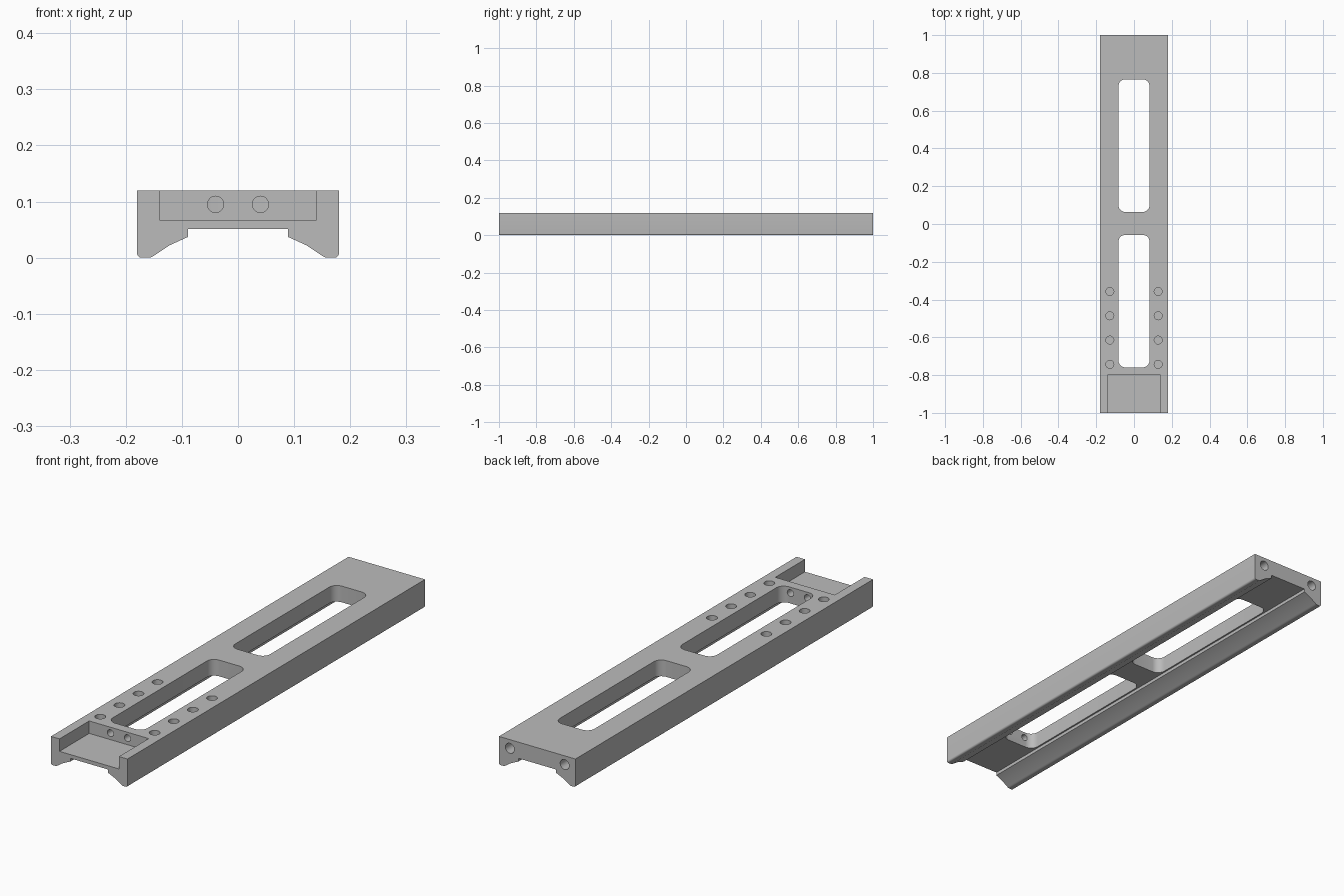
import bpy, bmesh, math
from mathutils import Matrix, Vector

if "Cube" in bpy.data.objects:
    bpy.data.objects.remove(bpy.data.objects["Cube"], do_unlink=True)

grey = bpy.data.materials.new("plain grey metal")
grey.use_nodes = True
COLOUR = (0.5, 0.5, 0.5, 1)
grey.diffuse_color = COLOUR
grey.node_tree.nodes["Principled BSDF"].inputs["Base Color"].default_value = COLOUR


def prism(name, points, direction):
    """Extrude a closed outline of 3D points along a direction."""
    bm = bmesh.new()
    face = bm.faces.new([bm.verts.new(p) for p in points])
    out = bmesh.ops.extrude_face_region(bm, geom=[face])["geom"]
    verts = [v for v in out if isinstance(v, bmesh.types.BMVert)]
    bmesh.ops.translate(bm, verts=verts, vec=direction)
    bmesh.ops.recalc_face_normals(bm, faces=bm.faces[:])
    return finish(name, bm)


def finish(name, bm):
    mesh = bpy.data.meshes.new(name)
    bm.to_mesh(mesh)
    bm.free()
    mesh.materials.append(grey)
    obj = bpy.data.objects.new(name, mesh)
    bpy.context.collection.objects.link(obj)
    return obj


def cylinder(name, start, end, radius):
    start, end = Vector(start), Vector(end)
    axis = end - start
    turn = axis.to_track_quat('Z', 'Y').to_matrix().to_4x4()
    bm = bmesh.new()
    bmesh.ops.create_cone(bm, cap_ends=True, segments=32, radius1=radius,
                          radius2=radius, depth=axis.length,
                          matrix=Matrix.Translation((start + end) / 2) @ turn)
    return finish(name, bm)


def arc(cx, cy, r, start, steps=8):
    """Quarter circle points, counter-clockwise from a start angle in degrees."""
    angles = [math.radians(start + 90 * i / steps) for i in range(steps + 1)]
    return [(cx + r * math.cos(a), cy + r * math.sin(a)) for a in angles]


def rounded_slot(name, half, y0, y1, r):
    outline = (arc(half - r, y1 - r, r, 0) + arc(r - half, y1 - r, r, 90)
               + arc(r - half, y0 + r, r, 180) + arc(half - r, y0 + r, r, 270))
    return prism(name, [(x, y, -0.1) for x, y in outline], (0, 0, 0.4))


# Rail body: mirrored dovetail cross-section swept along its length
half = [(0.089, 0.051), (0.089, 0.037), (0.122, 0.022), (0.156, 0.002), (0.15, 0)]
half = half[:3] + [(0.149, 0.004), (0.154, 0.001), (0.158, 0)]
half += arc(0.172, 0.008, 0.008, 270, 5) + [(0.18, 0.12)]
section = half + [(-x, z) for x, z in reversed(half)]
body = prism("dovetail_rail", [(x, -1, z) for x, z in section], (0, 2, 0))

# Two long windows
cutters = [rounded_slot("rear_window_cutter", 0.082, 0.064, 0.766, 0.035),
           rounded_slot("front_window_cutter", 0.082, -0.759, -0.058, 0.035)]

# Open recess at the front end
recess = [(-0.14, -1.1), (0.14, -1.1), (0.14, -0.8), (-0.14, -0.8)]
cutters.append(prism("recess_cutter", [(x, y, 0.067) for x, y in recess], (0, 0, 0.2)))

# Screw holes: top rows, recess wall and rear end
for side in (-1, 1):
    for i in range(4):
        y = -0.743 + i * 0.1285
        cutters.append(cylinder("top_hole_cutter", (side * 0.128, y, 0.06),
                                (side * 0.128, y, 0.2), 0.021))
    cutters.append(cylinder("recess_hole_cutter", (side * 0.04, -0.9, 0.095),
                            (side * 0.04, -0.7, 0.095), 0.0145))
    cutters.append(cylinder("rear_hole_cutter", (side * 0.129, 0.88, 0.083),
                            (side * 0.129, 1.1, 0.083), 0.021))

# Cut everything out of the body
bpy.ops.object.select_all(action='DESELECT')
bpy.context.view_layer.objects.active = body
body.select_set(True)
for cutter in cutters:
    cutter.hide_render = True
    cut = body.modifiers.new("cut", 'BOOLEAN')
    cut.operation, cut.solver, cut.object = 'DIFFERENCE', 'EXACT', cutter
    bpy.ops.object.modifier_apply(modifier=cut.name)
    bpy.data.objects.remove(cutter, do_unlink=True)

bpy.ops.object.shade_smooth_by_angle(angle=math.radians(22))
